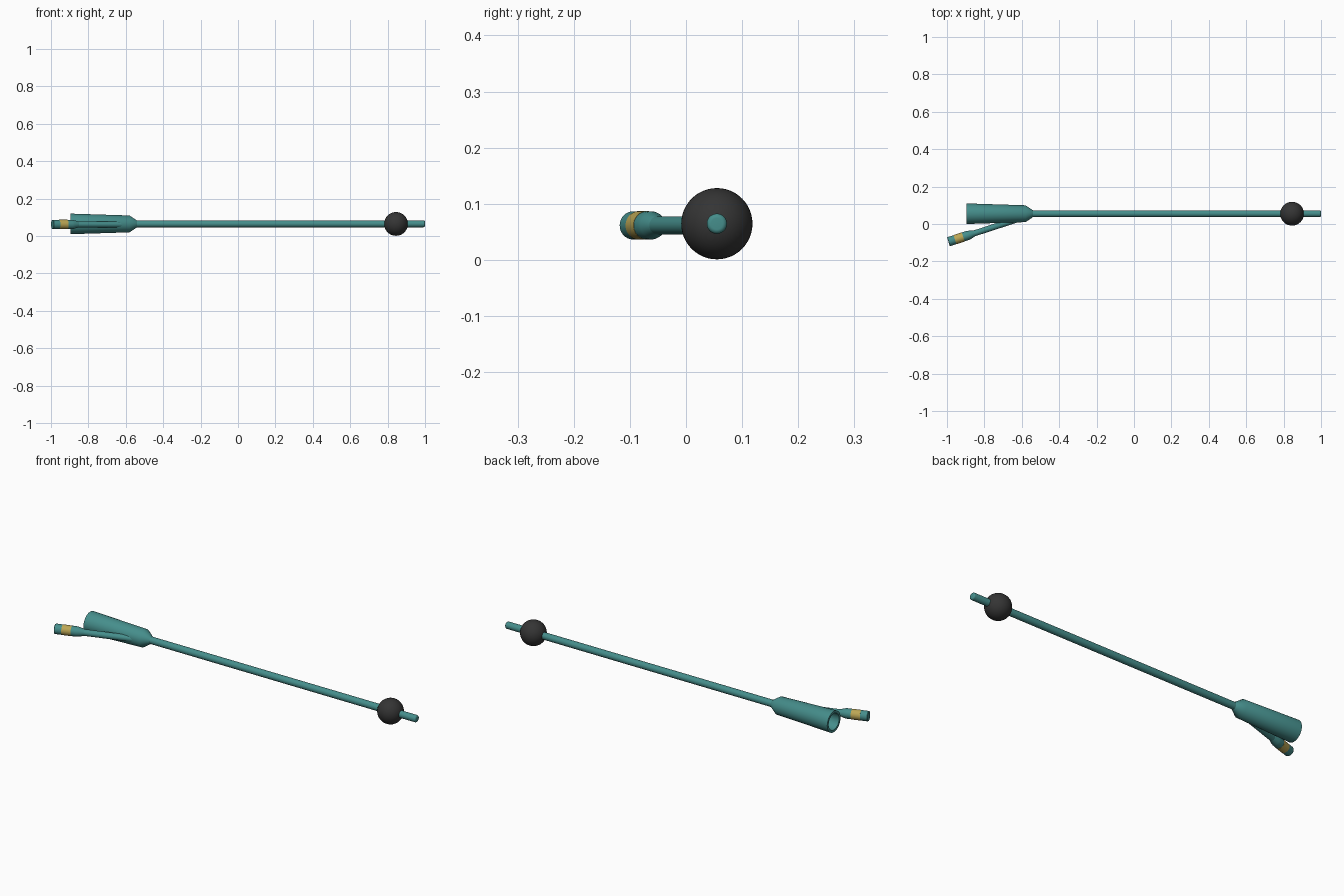
import bpy, bmesh, math
from mathutils import Matrix, Vector

if "Cube" in bpy.data.objects:
    bpy.data.objects.remove(bpy.data.objects["Cube"])


def material(name, color):
    m = bpy.data.materials.new(name)
    m.diffuse_color = (*color, 1)
    m.use_nodes = True
    m.node_tree.nodes["Principled BSDF"].inputs["Base Color"].default_value = m.diffuse_color
    return m


TEAL = material("teal_rubber", (0.06, 0.27, 0.26))
DARK = material("dark_balloon", (0.035, 0.035, 0.035))
GOLD = material("yellow_band", (0.50, 0.38, 0.09))


def lathe(name, profile, origin, angle, mat, sides=48, closed=False):
    """Revolve (distance, radius) points about an axis lying flat in XY."""
    bm = bmesh.new()
    pts = [bm.verts.new((s, r, 0)) for s, r in profile]
    edges = [bm.edges.new(p) for p in zip(pts, pts[1:])]
    if closed:
        edges.append(bm.edges.new((pts[-1], pts[0])))
    bmesh.ops.spin(bm, geom=pts + edges, cent=(0, 0, 0), axis=(1, 0, 0),
                   angle=math.tau, steps=sides, use_duplicate=False)
    bmesh.ops.remove_doubles(bm, verts=bm.verts, dist=1e-5)
    bmesh.ops.recalc_face_normals(bm, faces=bm.faces)
    bm.transform(Matrix.Translation(origin) @ Matrix.Rotation(angle, 4, 'Z'))
    mesh = bpy.data.meshes.new(name)
    bm.to_mesh(mesh)
    bm.free()
    ob = bpy.data.objects.new(name, mesh)
    bpy.context.collection.objects.link(ob)
    mesh.materials.append(mat)
    bpy.ops.object.select_all(action='DESELECT')
    bpy.context.view_layer.objects.active = ob
    ob.select_set(True)
    bpy.ops.object.shade_smooth_by_angle(angle=math.radians(35))
    return ob


AXIS = Vector((0, 0.055, 0.0645))

# Long shaft with a rounded, blunt tip
R = 0.018
tip = [(0.992 + 0.008 * math.sin(a), 0.010 + 0.008 * math.cos(a))
       for a in (i * math.pi / 12 for i in range(7))]
lathe("shaft", [(-0.56, 0), (-0.56, R)] + tip + [(1.0, 0)], AXIS, 0, TEAL)

# Inflated balloon near the tip
ball = [(0.845 - 0.0635 * math.cos(a), 0.0635 * math.sin(a))
        for a in (i * math.pi / 24 for i in range(25))]
lathe("balloon", ball, AXIS, 0, DARK)

# Hollow drainage funnel
lathe("drainage_funnel",
      [(-0.61, 0), (-0.72, 0.036), (-0.895, 0.043), (-0.895, 0.055),
       (-0.58, 0.045), (-0.54, R), (-0.54, 0)], AXIS, 0, TEAL)

# Angled side arm, measured from its outer end
END = Vector((-0.9922, -0.095, 0.0615))
TILT = math.radians(18)
lathe("side_arm", [(0.12, 0), (0.12, 0.016), (0.40, 0.016), (0.40, 0)],
      END, TILT, TEAL)

# Valve on the side arm: end cap, coloured band, tapered hub
RV = 0.025
lathe("valve_cap", [(0, 0), (0, 0.0235), (0.002, RV), (0.037, RV), (0.037, 0)],
      END, TILT, TEAL)
lathe("valve_band", [(0.037, 0), (0.037, RV + 0.0005), (0.083, RV + 0.0005), (0.083, 0)],
      END, TILT, GOLD)
lathe("valve_hub", [(0.083, 0), (0.083, RV), (0.108, RV), (0.118, 0.0235),
                    (0.145, 0.016), (0.145, 0)], END, TILT, TEAL)
